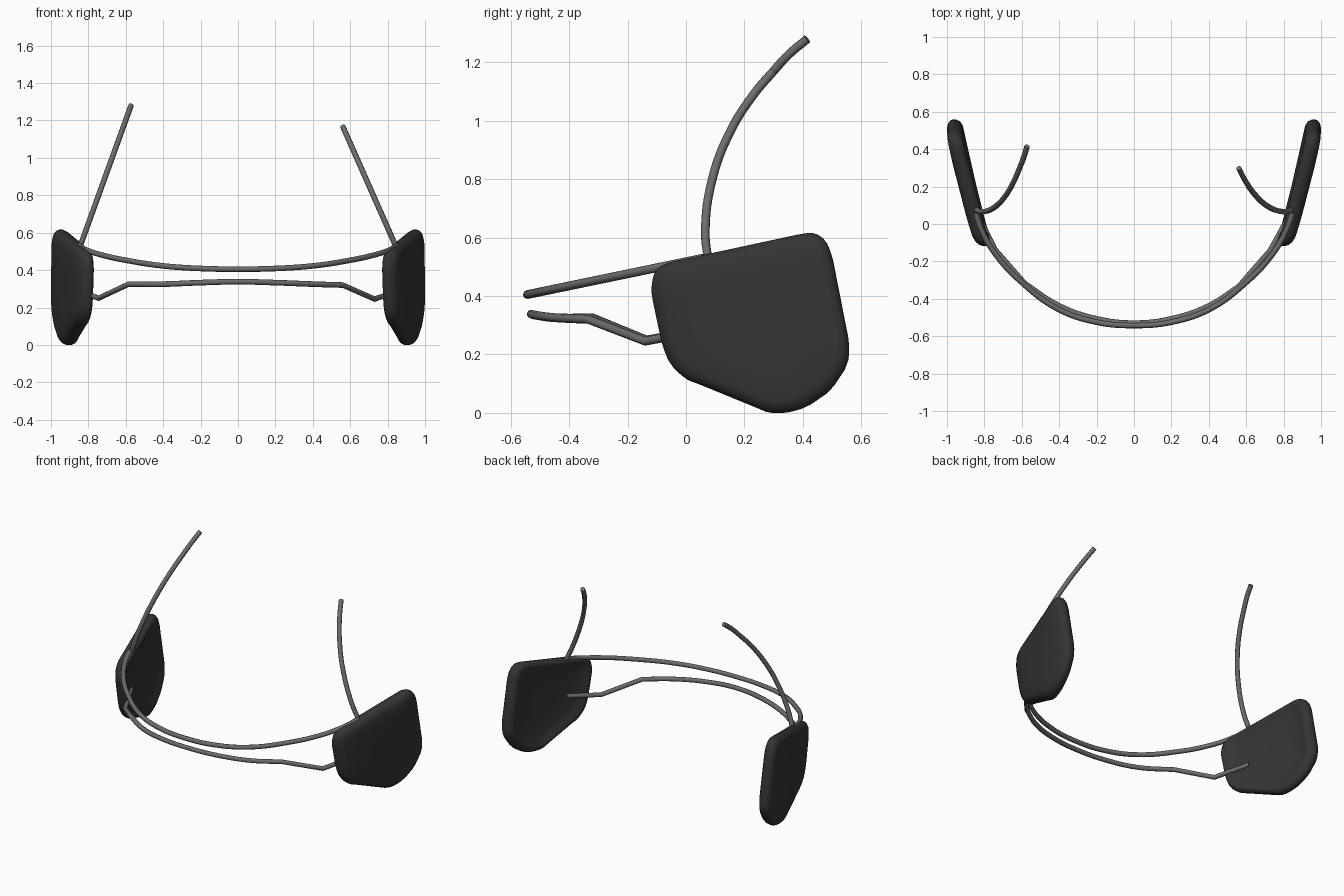
import bpy, bmesh, math

if "Cube" in bpy.data.objects:
    bpy.data.objects.remove(bpy.data.objects["Cube"])


def material(name, v):
    m = bpy.data.materials.new(name)
    m.diffuse_color = (v, v, v, 1)
    m.use_nodes = True
    m.node_tree.nodes["Principled BSDF"].inputs["Base Color"].default_value = m.diffuse_color
    return m


PAD = material("dark_pad", 0.035)
TUBE = material("grey_tube", 0.15)


def finish(ob, mat):
    ob.data.materials.clear()
    ob.data.materials.append(mat)
    bpy.ops.object.select_all(action='DESELECT')
    ob.select_set(True)
    bpy.context.view_layer.objects.active = ob
    if ob.type == 'CURVE':
        bpy.ops.object.convert(target='MESH')
    bpy.ops.object.shade_smooth_by_angle(angle=math.radians(50))


def tube(name, pts, kinks=(), r=0.015):
    """Round tube through points; indices in kinks are sharp bends."""
    cu = bpy.data.curves.new(name, 'CURVE')
    cu.dimensions = '3D'
    cu.bevel_depth = r
    cu.bevel_resolution = 2
    cu.resolution_u = 6
    cu.use_fill_caps = True
    sp = cu.splines.new('BEZIER')
    sp.bezier_points.add(len(pts) - 1)
    for i, (bp, p) in enumerate(zip(sp.bezier_points, pts)):
        bp.co = p
        kind = 'VECTOR' if i in kinks else 'AUTO'
        bp.handle_left_type = bp.handle_right_type = kind
    ob = bpy.data.objects.new(name, cu)
    bpy.context.collection.objects.link(ob)
    finish(ob, TUBE)


# Cushioned side pads: (y, z) outline, stacked in rings of (scale, offset)
# from the dished inner face over the rounded rim to the outer face
OUTLINE = [(-.118, .44), (-.107, .487), (-.065, .514), (.40, .614), (.44, .617),
           (.478, .592), (.5, .54), (.56, .235), (.555, .165), (.495, .075),
           (.41, .017), (.34, -.001), (.285, -.001), (.24, .018), (.04, .1),
           (0, .114), (-.055, .165), (-.082, .233), (-.118, .404)]
RINGS = [(.3, -.01), (.65, -.012), (.8, -.022), (.87, -.034), (.92, -.036),
         (.97, -.027), (1, -.008), (1, .01), (.98, .026), (.94, .039),
         (.87, .048), (.6, .05), (.3, .05)]


def rounded(pts):
    """One corner-cutting pass over a closed outline."""
    out = []
    for (a, b), (c, d) in zip(pts, pts[1:] + pts[:1]):
        t = min(.25, .02 / math.hypot(c - a, d - b))
        out += [(a + (c - a) * t, b + (d - b) * t),
                (c + (a - c) * t, d + (b - d) * t)]
    return out


def pad(name, side):
    bm = bmesh.new()
    outline = rounded(OUTLINE)
    rings = []
    for s, off in RINGS:
        ring = []
        for y, z in outline:
            dy, dz = (y - .22) * s, (z - .31) * s
            x = .89 + dy * .245 + dz * .03 - dy * dy * .1 + off
            ring.append(bm.verts.new((side * x, .22 + dy, .31 + dz)))
        rings.append(ring)
    n = len(outline)
    for a, b in zip(rings, rings[1:]):
        for i in range(n):
            j = (i + 1) % n
            bm.faces.new((a[i], a[j], b[j], b[i]))
    bm.faces.new(rings[0])
    bm.faces.new(rings[-1])
    bmesh.ops.recalc_face_normals(bm, faces=bm.faces)
    me = bpy.data.meshes.new(name)
    bm.to_mesh(me)
    bm.free()
    ob = bpy.data.objects.new(name, me)
    bpy.context.collection.objects.link(ob)
    finish(ob, PAD)


pad("right_pad", 1)
pad("left_pad", -1)

# Upper band: a tilted planar arc between the pads
half = [(.848, .06), (.815, -.035), (.73, -.175), (.6, -.312), (.41, -.453), (.21, -.523)]
arc = [(-x, y) for x, y in half] + [(0, -.543)] + half[::-1]
tube("upper_band", [(x, y, .405 + (y + .543) * .207) for x, y in arc])

# Lower band: shallow arc with kinked ends fixed to the inner pad faces
tube("lower_band", [(-.845, .07, .285), (-.745, -.135, .25), (-.585, -.318, .325),
                    (-.4, -.438, .325), (-.2, -.507, .333), (0, -.53, .338),
                    (.2, -.507, .333), (.4, -.438, .325), (.56, -.335, .32),
                    (.73, -.14, .245), (.845, .07, .285)], kinks=(0, 1, 2, 8, 9, 10))

# Upright arms: curved in side view, straight in front view, unequal lengths
ARM = [(.075, .525), (.066, .62), (.09, .80), (.15, .96), (.23, 1.088), (.298, 1.168)]


def arm(name, side, slope, pts):
    tube(name, [(side * (.845 - (z - .525) * slope), y, z) for y, z in pts])


arm("right_arm", 1, .443, ARM)
arm("left_arm", -1, .362, ARM + [(.352, 1.227), (.415, 1.28)])
